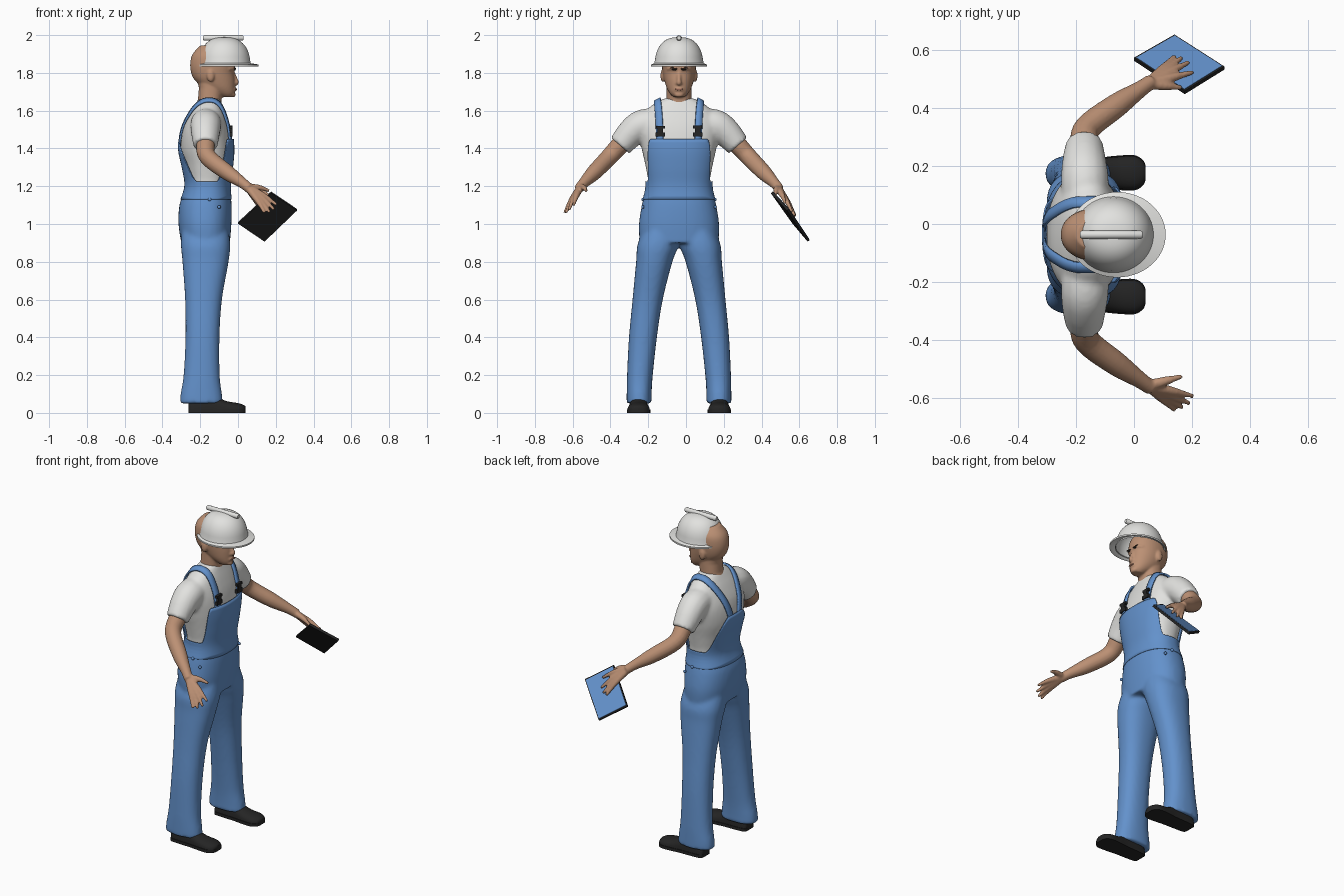
import bpy, bmesh
from math import sin, cos, pi, radians
from mathutils import Vector, Matrix
from mathutils.bvhtree import BVHTree

if "Cube" in bpy.data.objects:
    bpy.data.objects.remove(bpy.data.objects["Cube"])
MID_Y = -0.037   # symmetry plane of the body; parts are built about local y = 0


def material(name, rgb):
    m = bpy.data.materials.new(name)
    m.use_nodes = True
    m.diffuse_color = (*rgb, 1)
    m.node_tree.nodes["Principled BSDF"].inputs["Base Color"].default_value = (*rgb, 1)
    return m


SKIN = material("skin", (0.50, 0.28, 0.175))
WHITE = material("white", (0.76, 0.76, 0.74))
BLUE = material("denim blue", (0.125, 0.285, 0.60))
BLACK = material("black", (0.018, 0.018, 0.018))
BROWN = material("brow brown", (0.07, 0.035, 0.02))
LIP = material("lip", (0.36, 0.16, 0.11))


def add(name, bm, mat, voxel=0, smoothing=4, thick=0):
    bmesh.ops.recalc_face_normals(bm, faces=bm.faces)
    me = bpy.data.meshes.new(name)
    bm.to_mesh(me)
    bm.free()
    me.materials.append(mat)
    ob = bpy.data.objects.new(name, me)
    ob.location.y = MID_Y
    bpy.context.collection.objects.link(ob)
    if voxel:
        r = ob.modifiers.new("fuse", 'REMESH')
        r.mode, r.voxel_size, r.use_smooth_shade = 'VOXEL', voxel, True
        ob.modifiers.new("soften", 'SMOOTH').iterations = smoothing
    if thick:
        s = ob.modifiers.new("thickness", 'SOLIDIFY')
        s.thickness, s.offset = thick, 0
    bpy.ops.object.select_all(action='DESELECT')
    ob.select_set(True)
    bpy.context.view_layer.objects.active = ob
    bpy.ops.object.shade_smooth_by_angle(angle=radians(40))
    return ob


def smooth(rows, n=5):
    """Catmull-Rom resampling of rows of numbers."""
    out = []
    for i in range(len(rows) - 1):
        a, b, c, d = (rows[min(max(i + k, 0), len(rows) - 1)] for k in (-1, 0, 1, 2))
        for s in range(n):
            t = s / n
            out.append(tuple(q + 0.5 * t * (r - p + t * (2*p - 5*q + 4*r - e + t * (3*(q - r) + e - p)))
                             for p, q, r, e in zip(a, b, c, d)))
    return out + [tuple(rows[-1])]


def loft(bm, rings, caps=True, closed=True):
    vs = [[bm.verts.new(p) for p in ring] for ring in rings]
    n = len(vs[0])
    for a, b in zip(vs, vs[1:]):
        for i in range(n if closed else n - 1):
            j = (i + 1) % n
            bm.faces.new((a[i], a[j], b[j], b[i]))
    if caps:
        bm.faces.new(vs[0])
        bm.faces.new(vs[-1])


def oval_point(a, z, back, front, y, half, power=2.3):
    c, s = cos(a), sin(a)
    c, s = (abs(v) ** (2 / power) * (1 if v > 0 else -1) for v in (c, s))
    return Vector(((back + front) / 2 + c * (front - back) / 2, y + s * half, z))


def oval(*row, power=2.3, n=40):
    return [oval_point(2 * pi * i / n, *row, power) for i in range(n)]


def tube(bm, rows, n=16, steps=5):
    """Round tube through rows of (x, y, z, radius)."""
    rows = smooth(rows, steps)
    pts = [Vector(r[:3]) for r in rows]
    rings = []
    for i, p in enumerate(pts):
        t = (pts[min(i + 1, len(pts) - 1)] - pts[max(i - 1, 0)]).normalized()
        u = t.cross(Vector((0.13, 0.3, 1))).normalized()
        v = t.cross(u)
        rings.append([p + rows[i][3] * (u * cos(2*pi*k/n) + v * sin(2*pi*k/n)) for k in range(n)])
    loft(bm, rings)


def ball(bm, at, size):
    bmesh.ops.create_uvsphere(bm, u_segments=20, v_segments=12, radius=1,
                              matrix=Matrix.Translation(at) @ Matrix.Diagonal((*size, 1)))


def box(bm, at, size):
    bmesh.ops.create_cube(bm, size=1, matrix=Matrix.Translation(at) @ Matrix.Diagonal((*size, 1)))


def surface(ob):
    return BVHTree.FromObject(ob, bpy.context.evaluated_depsgraph_get())


# Torso sections: z, back, front, half width
TORSO = smooth([(0.9, -.288, -.056, .196), (1.0, -.302, -.048, .199), (1.1, -.297, -.047, .184),
                (1.2, -.268, -.054, .162), (1.3, -.282, -.042, .176), (1.4, -.302, -.035, .198),
                (1.5, -.292, -.045, .214), (1.58, -.258, -.066, .19), (1.635, -.225, -.085, .135),
                (1.665, -.205, -.095, .078)])


def torso_at(z):
    for a, b in zip(TORSO, TORSO[1:]):
        if z <= b[0]:
            t = (z - a[0]) / (b[0] - a[0])
            return [p + t * (q - p) for p, q in zip(a, b)][1:]


def torso_row(z, grow):
    back, front, half = torso_at(z)
    return z, back - grow, front + grow, 0, half + grow


# Shirt with short sleeves
bm = bmesh.new()
loft(bm, [oval(*torso_row(r[0], 0)) for r in TORSO if r[0] > 1.1])
for s in (1, -1):
    tube(bm, [(-.17, s*.10, 1.53, .08), (-.17, s*.19, 1.525, .083),
              (-.172, s*.25, 1.485, .077), (-.172, s*.312, 1.415, .065)])
shirt = add("shirt", bm, WHITE, 0.011, 5)

# Trousers: hips and two flared legs
bm = bmesh.new()
loft(bm, [oval(*torso_row(r[0], .013)) for r in TORSO if r[0] < 1.22])
LEG = smooth([(1.02, -.29, -.06, .08, .08), (.9, -.302, -.042, .108, .109), (.8, -.294, -.05, .131, .096),
              (.6, -.28, -.085, .166, .08), (.4, -.278, -.098, .191, .074),
              (.2, -.288, -.097, .207, .068), (.1, -.304, -.085, .211, .066), (.05, -.308, -.08, .211, .066)])
for s in (1, -1):
    loft(bm, [oval(z, b, f, s * y, h) for z, b, f, y, h in LEG])
add("trousers", bm, BLUE, 0.011, 5)


# Bib and back panel: a sheet around the torso with a shaped upper edge
def step(a, lo, hi):
    t = min(max((a - lo) / (hi - lo), 0), 1)
    return t * t * (3 - 2 * t)


def bib_top(a):
    a = abs((a + pi) % (2 * pi) - pi)
    return 1.225 + .225 * (1 - step(a, .68, 1.2)) + .21 * step(a, 2.0, 2.95)


bm = bmesh.new()
COLS, ROWS = 120, 16
loft(bm, [[oval_point(2*pi*i/COLS, *torso_row(1.13 + (bib_top(2*pi*i/COLS) - 1.13) * k / ROWS, .013))
           for i in range(COLS)] for k in range(ROWS + 1)], caps=False)
add("bib", bm, BLUE, thick=.006)

# Straps laid over the shoulders, with buckles at the bib
skin_of_shirt = surface(shirt)
STRAP = smooth([(-.035, .103, 1.43), (-.05, .106, 1.54), (-.10, .11, 1.63), (-.16, .11, 1.65),
                (-.22, .10, 1.61), (-.27, .075, 1.54), (-.30, .05, 1.46), (-.31, .03, 1.38)], 6)
for s, side in ((1, "left"), (-1, "right")):
    path = [skin_of_shirt.find_nearest(Vector((x, s * y, z)))[:2] for x, y, z in STRAP]
    rings = []
    for i, (p, n) in enumerate(path):
        t = path[min(i + 1, len(path) - 1)][0] - path[max(i - 1, 0)][0]
        w = t.cross(n).normalized() * .019
        rings.append([p + n * .009 + w * k for k in (-1, 0, 1)])
    bm = bmesh.new()
    loft(bm, rings, caps=False, closed=False)
    add(side + "_strap", bm, BLUE, thick=.01)
    bm = bmesh.new()
    p = skin_of_shirt.find_nearest(Vector((-.03, s * .104, 1.49)))[0] + Vector((.016, 0, 0))
    for dz, w, h in ((-.014, .05, .022), (.006, .028, .03), (.026, .048, .014)):
        box(bm, p + Vector((0, 0, dz)), (.016, w, h))
    add(side + "_buckle", bm, BLACK)
    bm = bmesh.new()
    for x, z, y in ((-.15, 1.13, .191), (-.10, 1.09, .192)):
        ball(bm, (x, s * y, z), (.009, .008, .009))
    add(side + "_hip_buttons", bm, BLUE)

# Arms with hands; the right hand is open, the left one lies on the tablet
HANDS = {"right": (-1, [(.205, .558, 1.10), (.192, .583, 1.075), (.168, .598, 1.06), (.14, .606, 1.06)],
                   (.165, .49, 1.175)),
         "left": (1, [(.205, .562, 1.11), (.19, .597, 1.065), (.165, .612, 1.045), (.14, .617, 1.04)],
                  (.165, .508, 1.15))}
WRIST = Vector((.05, .522, 1.195))
for side, (s, tips, thumb) in HANDS.items():
    bm = bmesh.new()
    tube(bm, [(-.17, s*.25, 1.48, .055), (-.172, s*.31, 1.42, .05), (-.16, s*.37, 1.355, .046),
              (-.06, s*.447, 1.275, .042), (.02, s*.502, 1.22, .029), (.06, s*.53, 1.188, .026)])
    for k, tip in enumerate(tips + [thumb]):
        tip = Vector(tip)
        knuckle = WRIST.lerp(tip, .5) + Vector((0, 0, .008))
        bend = WRIST.lerp(tip, .78) + Vector((0, 0, .006))
        rows = [(*WRIST, .02), (*knuckle, .016), (*bend, .011), (*tip, .008)]
        tube(bm, [(x, s * y, z, r) for x, y, z, r in rows], 12, 4)
    add(side + "_arm", bm, SKIN, 0.006, 3)

# Tablet: blue screen above, black case below
A, B, C, D = (Vector(p) for p in ((0, .612, 1.01), (.14, .692, .915), (.312, .582, 1.08), (.175, .497, 1.172)))
up = (D - A).cross(B - A).normalized()
mid = (A + B + C + D) / 4
for name, mat, scale, lo, hi in (("tablet_case", BLACK, 1, -.014, 0), ("tablet_screen", BLUE, .95, -.002, .002)):
    bm = bmesh.new()
    loft(bm, [[mid + (p - mid) * scale + up * h for p in (A, B, C, D)] for h in (lo, hi)])
    add(name, bm, mat)

# Head, neck, nose and ears
bm = bmesh.new()
HEAD = smooth([(1.672, -.085, -.032, .028), (1.69, -.13, -.018, .047), (1.72, -.18, -.016, .065),
               (1.76, -.228, -.016, .078), (1.80, -.248, -.02, .086), (1.85, -.253, -.015, .09),
               (1.90, -.24, -.03, .083), (1.945, -.20, -.07, .05)])
loft(bm, [oval(z, b, f, 0, h, power=2.1) for z, b, f, h in HEAD])
loft(bm, [oval(z, b, f, 0, h) for z, b, f, h in
          ((1.60, -.235, -.09, .07), (1.66, -.212, -.088, .066), (1.72, -.207, -.08, .066), (1.77, -.215, -.08, .066))])
tube(bm, [(-.024, 0, 1.80, .009), (-.012, 0, 1.765, .011), (-.009, 0, 1.748, .014), (-.02, 0, 1.738, .009)])
ball(bm, (-.022, 0, 1.713), (.015, .025, .012))
ball(bm, (-.03, 0, 1.684), (.018, .026, .014))
for s in (1, -1):
    ball(bm, (-.02, s * .012, 1.745), (.01, .008, .007))
    ball(bm, (-.145, s * .087, 1.785), (.02, .011, .034))
    tube(bm, [(-.02, s * .012, 1.82, .008), (-.026, s * .035, 1.825, .009), (-.05, s * .062, 1.82, .006)])
head = add("head", bm, SKIN, 0.006, 3)

# Eyes, brows and mouth set on the face
face = surface(head)
for name, mat, marks in (("eyes", BLACK, [(.032, 1.803, .013, .004)]),
                         ("brows", BROWN, [(.022, 1.823, .014, .004), (.04, 1.829, .014, .004)]),
                         ("mouth", LIP, [(.008, 1.715, .014, .005)])):
    bm = bmesh.new()
    for y, z, w, h in marks:
        for s in (1, -1):
            ball(bm, face.find_nearest(Vector((0, s * y, z)))[0], (.004, w, h))
    add(name, bm, mat)

# Hard hat: brim, boxy dome and top ridge
bm = bmesh.new()
rings = [(1.842, -.215, .07, .128), (1.836, -.225, .108, .146), (1.843, -.225, .108, .146), (1.85, -.208, .066, .13)]
for k in range(1, 13):
    t = pi / 2 * k / 12.4
    r = cos(t) ** .75
    rings.append((1.85 + .137 * sin(t), -.073 - .132 * r, -.073 + .136 * r, .126 * r))
loft(bm, [oval(z, b, f, 0, h, power=2, n=56) for z, b, f, h in rings], caps=False)
bm.faces.new([v for v in bm.verts if v.is_boundary and v.co.z > 1.95])
add("hard_hat", bm, WHITE, thick=.004)
bm = bmesh.new()
tube(bm, [(-.186, 0, 1.985, .010), (-.18, 0, 1.985, .0145), (.024, 0, 1.985, .0145), (.03, 0, 1.985, .010)], steps=1)
add("hat_ridge", bm, WHITE)

# Shoes: rounded uppers on flat soles
SHOE = smooth([(-.262, .028, .05), (-.25, .043, .075), (-.19, .048, .09), (-.12, .05, .085),
               (-.06, .056, .062), (0, .058, .052), (.03, .042, .042), (.04, .022, .034)], 4)
for s, side in ((1, "left"), (-1, "right")):
    bm = bmesh.new()
    cy = s * .214
    loft(bm, [[(x, cy + w * cos(a), .012 + (h - .012) * max(sin(a), 0) ** .7)
               for a in (pi * k / 14 for k in range(15))] for x, w, h in SHOE])
    outline = [(x, w + .003) for x, w, h in SHOE]
    loft(bm, [[(x, cy + w, z) for x, w in outline] + [(x, cy - w, z) for x, w in reversed(outline)]
              for z in (0, .018)])
    add(side + "_shoe", bm, BLACK)
